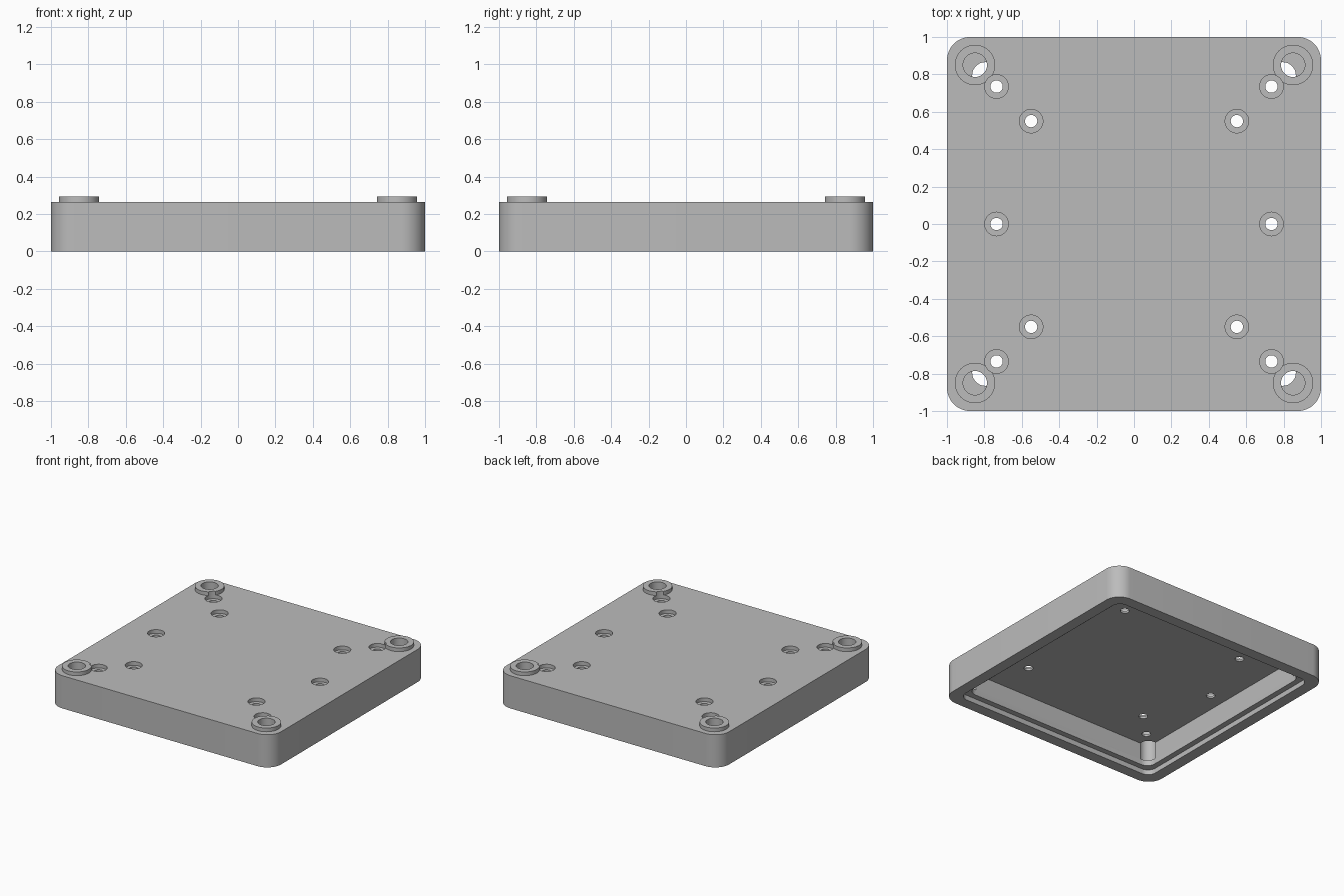
import bpy, bmesh, math

cube = bpy.data.objects.get("Cube")
if cube:
    bpy.data.objects.remove(cube, do_unlink=True)

grey = bpy.data.materials.new("light_grey")
grey.use_nodes = True
grey.diffuse_color = (0.5, 0.5, 0.5, 1)
grey.node_tree.nodes["Principled BSDF"].inputs["Base Color"].default_value = (0.5, 0.5, 0.5, 1)


def arc(cx, cy, r, start, sweep, n):
    return [(cx + r * math.cos(start + sweep * i / n), cy + r * math.sin(start + sweep * i / n))
            for i in range(n + 1)]


def circle(cx, cy, r, n=48):
    return arc(cx, cy, r, 0, math.tau, n)[:-1]


def rounded_square(half, r, n=12):
    c = half - r
    pts = []
    for k, (sx, sy) in enumerate([(1, 1), (-1, 1), (-1, -1), (1, -1)]):
        pts += arc(sx * c, sy * c, r, k * math.pi / 2, math.pi / 2, n)
    return pts


def prisms(name, outlines, z0, z1):
    """Extrude each closed outline from z0 to z1 into a single object."""
    bm = bmesh.new()
    for pts in outlines:
        face = bm.faces.new([bm.verts.new((x, y, z0)) for x, y in pts])
        out = bmesh.ops.extrude_face_region(bm, geom=[face])["geom"]
        for v in out:
            if isinstance(v, bmesh.types.BMVert):
                v.co.z = z1
    bmesh.ops.recalc_face_normals(bm, faces=bm.faces)
    mesh = bpy.data.meshes.new(name)
    bm.to_mesh(mesh)
    bm.free()
    mesh.materials.append(grey)
    ob = bpy.data.objects.new(name, mesh)
    bpy.context.scene.collection.objects.link(ob)
    return ob


def combine(target, tool, operation):
    tool.hide_render = True
    mod = target.modifiers.new(tool.name, 'BOOLEAN')
    mod.operation, mod.solver, mod.object = operation, 'EXACT', tool
    bpy.context.view_layer.objects.active = target
    bpy.ops.object.modifier_apply(modifier=mod.name)
    bpy.data.objects.remove(tool, do_unlink=True)


signs = [(sx, sy) for sx in (-1, 1) for sy in (-1, 1)]
corners = [(0.85 * sx, 0.85 * sy) for sx, sy in signs]
screws = [(d * sx, d * sy) for d in (0.735, 0.55) for sx, sy in signs]
screws += [(-0.735, 0), (0.735, 0)]

# Outer shell with raised corner bosses
cover = prisms("cover", [rounded_square(1.0, 0.125)], 0, 0.265)
combine(cover, prisms("corner_bosses", [circle(x, y, 0.108) for x, y in corners], 0.24, 0.295), 'UNION')

# Underside: shallow lip recess and deep cavity
combine(cover, prisms("lip_recess", [rounded_square(0.91, 0.07)], -0.1, 0.04), 'DIFFERENCE')
combine(cover, prisms("cavity", [rounded_square(0.865, 0.07)], -0.1, 0.218), 'DIFFERENCE')

# Blind bores through the bosses, breaking into the cavity corners
combine(cover, prisms("corner_bores", [circle(x, y, 0.064) for x, y in corners], 0.085, 0.4), 'DIFFERENCE')

# Counterbored screw holes
combine(cover, prisms("counterbores", [circle(x, y, 0.063) for x, y in screws], 0.235, 0.4), 'DIFFERENCE')
combine(cover, prisms("screw_holes", [circle(x, y, 0.033, 32) for x, y in screws], 0.1, 0.4), 'DIFFERENCE')

# Smooth the curved walls, keep edges crisp
bpy.ops.object.select_all(action='DESELECT')
cover.select_set(True)
bpy.context.view_layer.objects.active = cover
bpy.ops.object.shade_smooth_by_angle(angle=math.radians(30))
